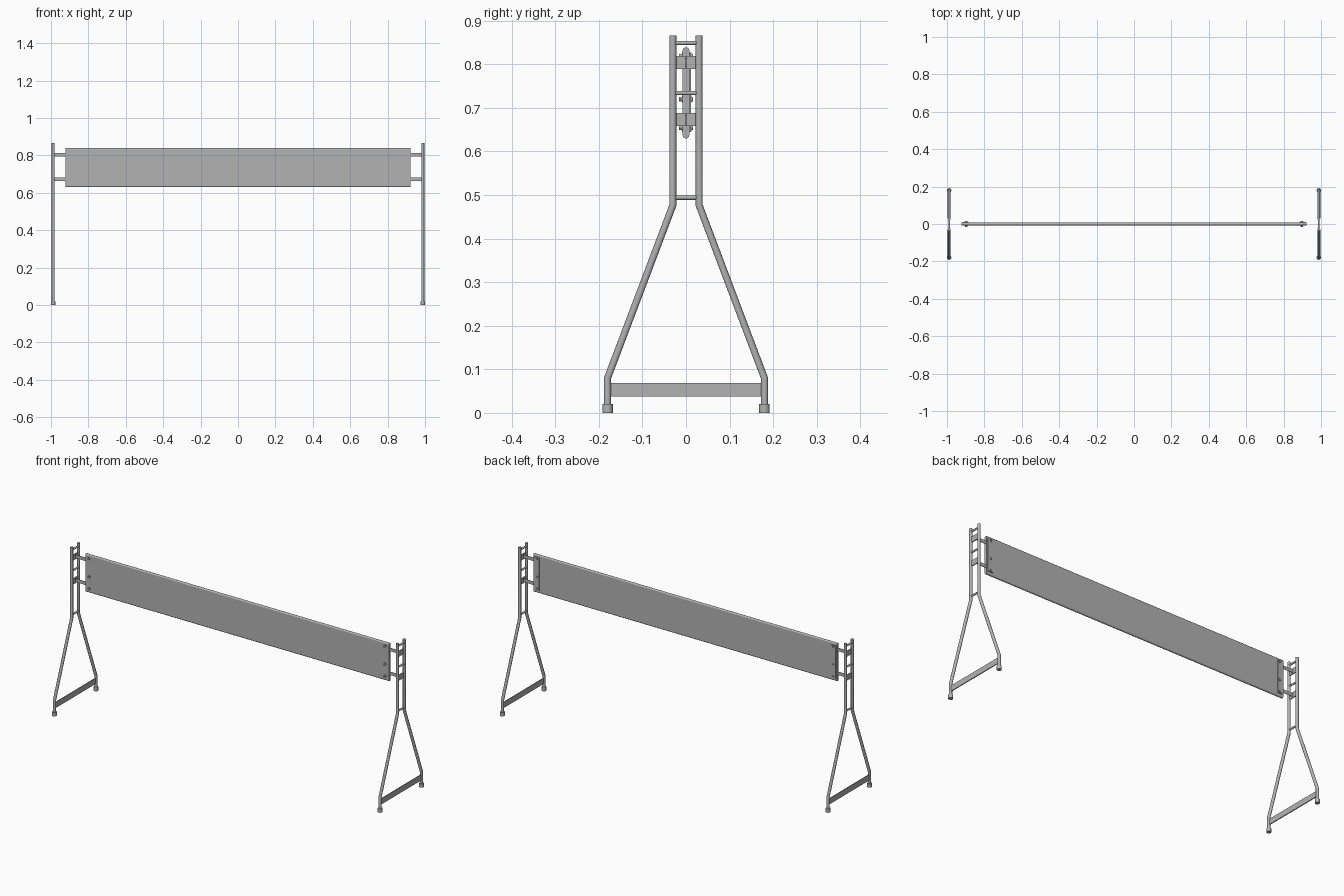
import bpy, bmesh, math
from mathutils import Vector

if "Cube" in bpy.data.objects:
    bpy.data.objects.remove(bpy.data.objects["Cube"])

steel = bpy.data.materials.new("dark_grey")
steel.diffuse_color = (0.45, 0.45, 0.45, 1)
steel.use_nodes = True
steel.node_tree.nodes["Principled BSDF"].inputs["Base Color"].default_value = steel.diffuse_color


def finish(bm, name, smooth=True):
    bmesh.ops.recalc_face_normals(bm, faces=bm.faces)
    me = bpy.data.meshes.new(name)
    bm.to_mesh(me)
    bm.free()
    me.materials.append(steel)
    ob = bpy.data.objects.new(name, me)
    bpy.context.collection.objects.link(ob)
    if smooth:
        bpy.ops.object.select_all(action='DESELECT')
        ob.select_set(True)
        bpy.context.view_layer.objects.active = ob
        bpy.ops.object.shade_smooth_by_angle(angle=math.radians(35))
    return ob


def box(name, lo, hi):
    bm = bmesh.new()
    bmesh.ops.create_cube(bm, size=1)
    for v in bm.verts:
        v.co = Vector([(a + b) / 2 + c * (b - a) for a, b, c in zip(lo, hi, v.co)])
    return finish(bm, name, False)


def tube(name, pts, r, n=20):
    # mitred round bar lying in a plane of constant x, or any straight bar
    pts = [Vector(p) for p in pts]
    bm = bmesh.new()
    rings = []
    for i, p in enumerate(pts):
        d0 = (p - pts[i - 1]).normalized() if i else None
        d1 = (pts[i + 1] - p).normalized() if i < len(pts) - 1 else None
        t = ((d0 or d1) + (d1 or d0)).normalized()
        u = Vector((1, 0, 0)) if abs(t.x) < 0.5 else Vector((0, 0, 1))
        w = t.cross(u).normalized() * (r / t.dot(d0 or d1))
        rings.append([bm.verts.new(p + u * r * math.cos(a) + w * math.sin(a))
                      for a in [2 * math.pi * k / n for k in range(n)]])
    for a, b in zip(rings, rings[1:]):
        for k in range(n):
            bm.faces.new((a[k], a[(k + 1) % n], b[(k + 1) % n], b[k]))
    bm.faces.new(rings[0])
    bm.faces.new(rings[-1])
    return finish(bm, name)


# Barrier board: flat panel with rounded top and bottom edges
ZB, ZT, R = 0.630, 0.839, 0.0076
box("board_panel", (-0.921, -R, ZB + R), (0.921, R, ZT - R))
for label, z in (("top", ZT - R), ("bottom", ZB + R)):
    tube(f"board_{label}_edge", [(-0.921, 0, z), (0.921, 0, z)], R)

XP = 0.988
for s, side in ((-1, "left"), (1, "right")):
    x = s * XP

    def xbox(name, x0, x1, y0, y1, z0, z1):
        a, b = sorted((s * x0, s * x1))
        return box(f"{side}_{name}", (a, y0, z0), (b, y1, z1))

    # Bent legs and rubber feet
    for q, end in ((-1, "front"), (1, "back")):
        tube(f"{side}_{end}_leg", [(x, q * 0.18, 0.004), (x, q * 0.18, 0.08),
                                   (x, q * 0.03, 0.477), (x, q * 0.03, 0.866)], 0.008)
        tube(f"{side}_{end}_foot", [(x, q * 0.18, 0), (x, q * 0.18, 0.02)], 0.012)

    # Rungs between the uprights and flat brace at the bottom
    for i, z in enumerate((0.849, 0.734, 0.494)):
        tube(f"{side}_rung_{i}", [(x, -0.03, z), (x, 0.03, z)], 0.005, 12)
    xbox("brace", 0.9855, 0.9905, -0.175, 0.175, 0.038, 0.069)

    # Hanger arms, each ending in a pair of folded plates between the uprights
    for i, z in enumerate((0.804, 0.673)):
        xbox(f"hanger_arm_{i}", 0.885, 0.986, -0.0013, 0.0013, z - 0.009, z + 0.009)
        for q, end in ((-1, "front"), (1, "back")):
            y0, y1 = sorted((q * 0.0006, q * 0.022))
            xbox(f"hanger_{end}_plate_{i}", 0.985, 0.990, y0, y1, z - 0.015, z + 0.015)

    # Clamp strip on the back of the board
    xbox("clamp_strip", 0.884, 0.916, 0.003, 0.0115, 0.645, 0.825)

    # Through bolts with hex heads and washers
    for i, z in enumerate((0.819, 0.720, 0.654)):
        bx = s * 0.897
        tube(f"{side}_bolt_{i}", [(bx, -0.0155, z), (bx, 0.016, z)], 0.006, 6)
        tube(f"{side}_washer_{i}", [(bx, -0.009, z), (bx, 0.0125, z)], 0.008, 20)
